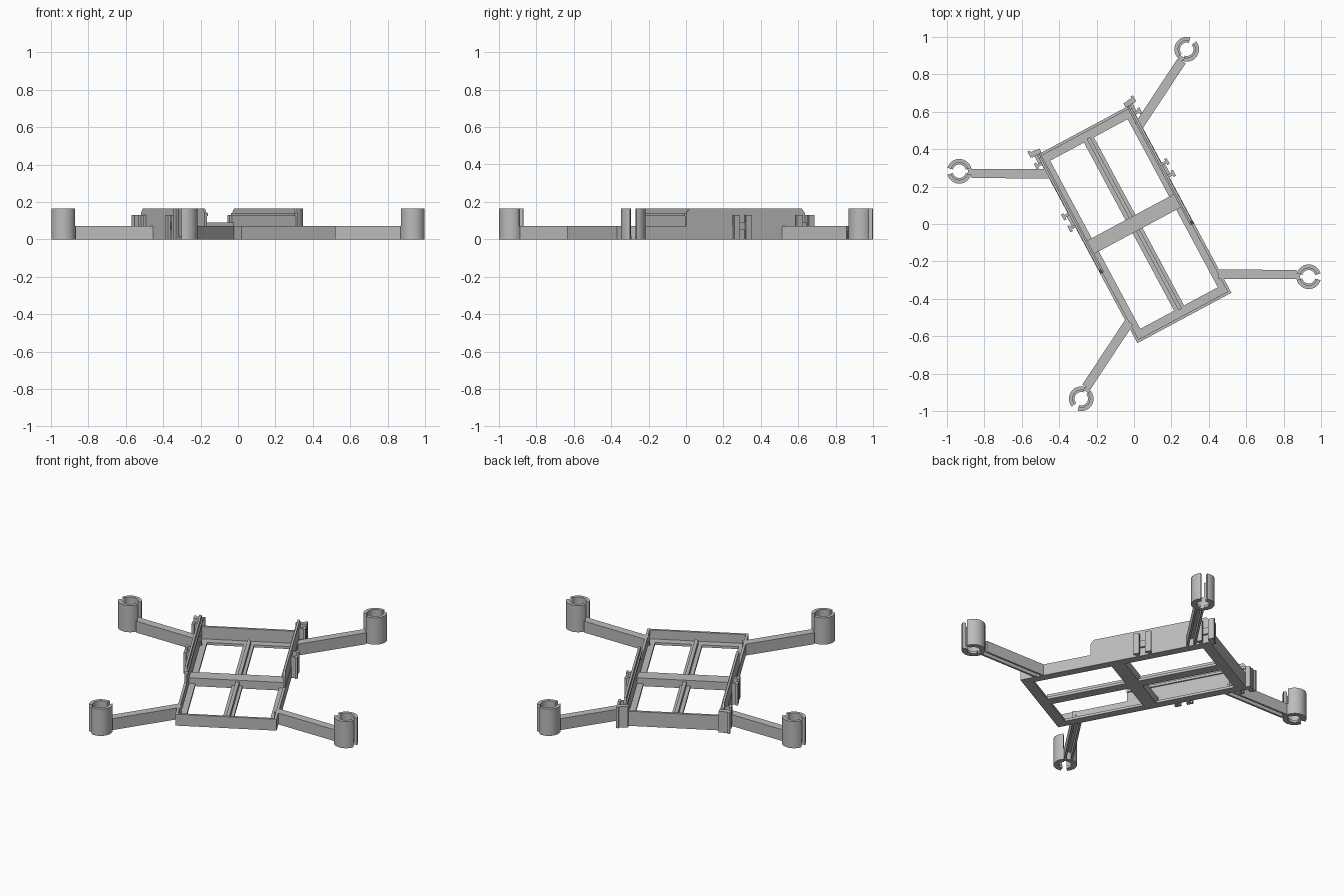
import bpy, bmesh, math
from mathutils import Matrix, Vector

cube = bpy.data.objects.get("Cube")
if cube:
    bpy.data.objects.remove(cube, do_unlink=True)

TURN = Matrix.Rotation(math.radians(28.2), 4, 'Z')   # whole frame sits diagonally
grey = bpy.data.materials.new("plain_grey")
grey.use_nodes = True
grey.diffuse_color = (0.5, 0.5, 0.5, 1)
grey.node_tree.nodes["Principled BSDF"].inputs["Base Color"].default_value = (0.5, 0.5, 0.5, 1)


def finish(name, bm, smooth=False):
    bmesh.ops.recalc_face_normals(bm, faces=bm.faces)
    bm.transform(TURN)
    mesh = bpy.data.meshes.new(name)
    bm.to_mesh(mesh)
    bm.free()
    mesh.materials.append(grey)
    ob = bpy.data.objects.new(name, mesh)
    bpy.context.collection.objects.link(ob)
    if smooth:
        bpy.ops.object.select_all(action='DESELECT')
        ob.select_set(True)
        bpy.context.view_layer.objects.active = ob
        bpy.ops.object.shade_smooth_by_angle(angle=math.radians(35))


def add_prism(bm, points, push):
    face = bm.faces.new([bm.verts.new(p) for p in points])
    new = bmesh.ops.extrude_face_region(bm, geom=[face])["geom"]
    bmesh.ops.translate(bm, vec=push, verts=[v for v in new if isinstance(v, bmesh.types.BMVert)])


def add_box(bm, u, v, z):
    add_prism(bm, [(u[0], v[0], z[0]), (u[1], v[0], z[0]), (u[1], v[1], z[0]), (u[0], v[1], z[0])],
              (0, 0, z[1] - z[0]))


def box(name, u, v, z):
    bm = bmesh.new()
    add_box(bm, u, v, z)
    finish(name, bm)


def add_arc(bm, centre, inner, outer, start, end, z0, z1):
    steps = 18
    angles = [start + (end - start) * i / steps for i in range(steps + 1)]
    rim = [(outer, a) for a in angles] + [(inner, a) for a in reversed(angles)]
    add_prism(bm, [(centre[0] + r * math.cos(a), centre[1] + r * math.sin(a), z0) for r, a in rim],
              (0, 0, z1 - z0))


W, L = 0.285, 0.57       # half width and half length of the tray
FLOOR, LOW, HIGH = 0.015, 0.07, 0.165

# Tray floor: end strips, centre rail with fin, cross bar
for end, s in (("front", -1), ("back", 1)):
    box(end + "_floor_strip", (-W, W), sorted((s * 0.51, s * L)), (0, FLOOR))
box("centre_rail", (-0.03, 0.03), (-0.52, 0.52), (0, FLOOR))
box("centre_fin", (-0.008, 0.012), (-0.52, 0.52), (0, 0.04))
box("cross_bar", (-0.275, 0.275), (-0.04, 0.04), (0, 0.05))

# End walls
box("front_wall", (-W, W), (-L, -L + 0.015), (0, LOW))
box("back_wall", (-W, W), (L - 0.015, L), (0, 0.09))

for side, s in (("left", 1), ("right", -1)):
    # Side floor strips and low walls
    box(side + "_floor_strip", sorted((s * 0.235, s * W)), (-L, L), (0, FLOOR))
    box(side + "_low_wall", sorted((s * 0.27, s * W)), (-L, L), (0, LOW))

    # Tall wall with clipped top corners, plus inner ledge
    bm = bmesh.new()
    outline = [(-0.15, 0.05), (-0.15, 0.14), (-0.13, HIGH), (L - 0.02, HIGH), (L, 0.14), (L, 0.05)]
    add_prism(bm, [(s * 0.27, v, z) for v, z in outline], (s * 0.013, 0, 0))
    add_box(bm, sorted((s * 0.262, s * 0.275)), (-0.15, L), (0.125, 0.14))
    finish(side + "_tall_wall", bm)

    # Strap clips: paired tabs with small flanges and a bridge
    for label, v in (("middle", 0.175), ("corner", 0.555)):
        bm = bmesh.new()
        for k in (-1, 1):
            c = v + k * 0.036
            add_box(bm, sorted((s * 0.28, s * 0.312)), (c - 0.008, c + 0.008), (0, 0.13))
            add_box(bm, sorted((s * 0.306, s * 0.32)), (c - 0.018, c + 0.018), (0, 0.13))
        add_box(bm, sorted((s * 0.28, s * 0.298)), (v - 0.036, v + 0.036), (0.05, 0.09))
        if label == "corner":
            add_box(bm, sorted((s * 0.255, s * 0.312)), (L, L + 0.025), (0, 0.13))
        finish(side + "_" + label + "_clip", bm)

    for end, e in (("front", -1), ("back", 1)):
        # Arm: an upside-down channel from tray to motor mount
        a, b = Vector((s * 0.27, e * 0.45)), Vector((s * 0.637, e * 0.648))
        d = (b - a).normalized()
        n = Vector((-d.y, d.x))
        bm = bmesh.new()
        for lo, hi, z0, z1 in ((-0.025, 0.025, 0.045, LOW), (-0.025, -0.013, 0, 0.05), (0.013, 0.025, 0, 0.05)):
            corners = [a + n * lo, b + n * lo, b + n * hi, a + n * hi]
            add_prism(bm, [(p.x, p.y, z0) for p in corners], (0, 0, z1 - z0))
        finish(end + "_" + side + "_arm", bm)

        # Motor mount: split sleeve, closed below the arm top, with a bottom lip
        centre = (s * 0.69, e * 0.69)
        out = math.atan2(d.y, d.x)
        gap = math.radians(16)
        bm = bmesh.new()
        for start in (out, out + math.pi):
            add_arc(bm, centre, 0.046, 0.066, start + gap, start + math.pi - gap, 0, HIGH)
            add_arc(bm, centre, 0.036, 0.048, start + gap, start + math.pi - gap, 0, FLOOR)
        add_arc(bm, centre, 0.046, 0.066, out + math.pi - gap, out + math.pi + gap, 0, LOW)
        finish(end + "_" + side + "_motor_mount", bm, smooth=True)
